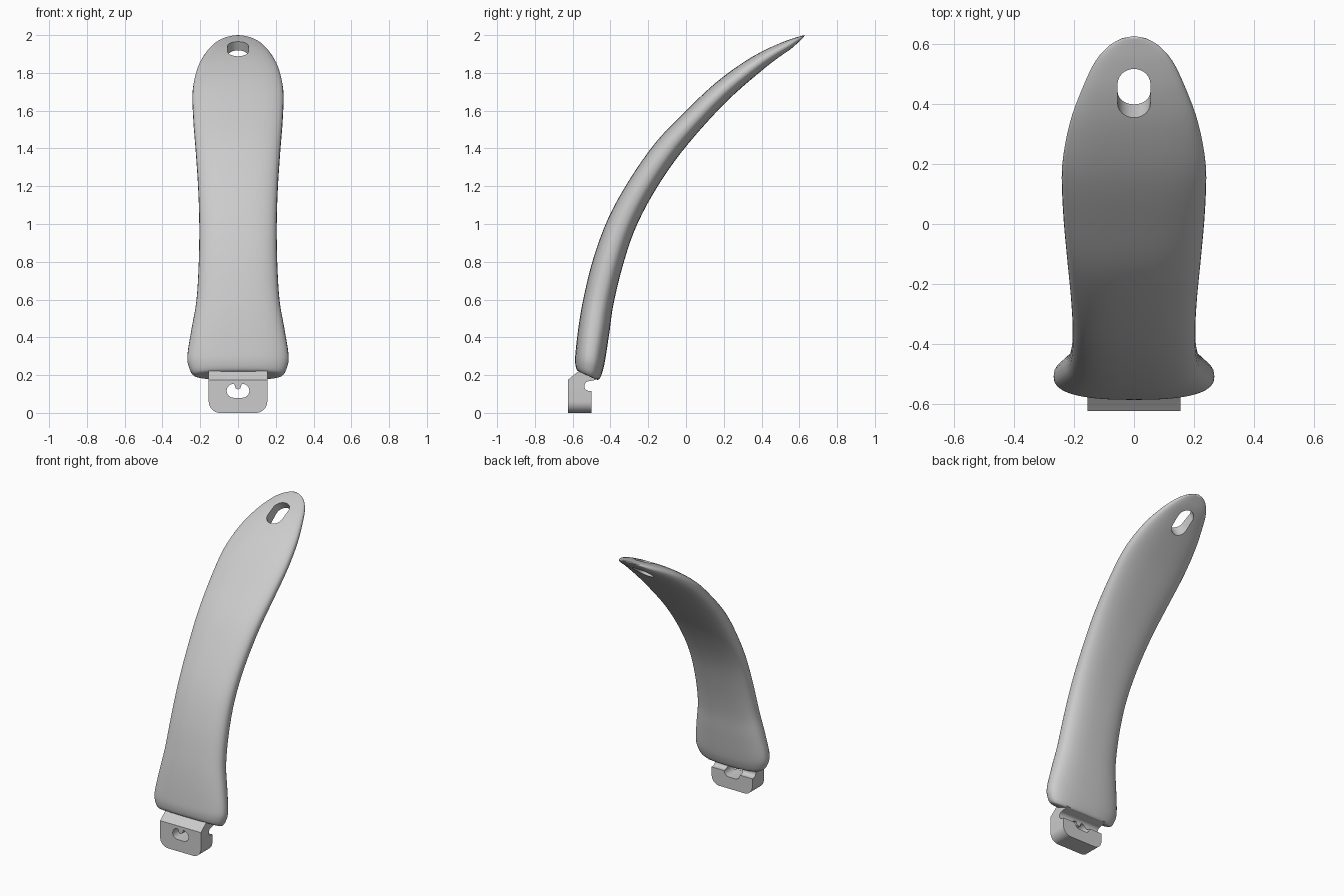
import bpy, bmesh, math
from mathutils import Vector, Matrix

if "Cube" in bpy.data.objects:
    bpy.data.objects.remove(bpy.data.objects["Cube"])

grey = bpy.data.materials.new("light_grey")
grey.diffuse_color = (0.6, 0.6, 0.6, 1)
grey.use_nodes = True
grey.node_tree.nodes["Principled BSDF"].inputs["Base Color"].default_value = grey.diffuse_color


def make_object(name, bm):
    bmesh.ops.recalc_face_normals(bm, faces=bm.faces)
    mesh = bpy.data.meshes.new(name)
    bm.to_mesh(mesh)
    bm.free()
    mesh.materials.append(grey)
    obj = bpy.data.objects.new(name, mesh)
    bpy.context.collection.objects.link(obj)
    return obj


def prism(points, offset):
    """Extrude a closed outline of 3D points along an offset."""
    bm = bmesh.new()
    face = bm.faces.new([bm.verts.new(p) for p in points])
    ext = bmesh.ops.extrude_face_region(bm, geom=[face])
    bmesh.ops.translate(bm, vec=offset,
                        verts=[g for g in ext["geom"] if isinstance(g, bmesh.types.BMVert)])
    return bm


def arc(cx, cy, r, a0, a1, n=12):
    return [(cx + r * math.cos(math.radians(a0 + (a1 - a0) * i / n)),
             cy + r * math.sin(math.radians(a0 + (a1 - a0) * i / n))) for i in range(n + 1)]


def cut(obj, cutter):
    mod = obj.modifiers.new("hole", 'BOOLEAN')
    mod.object = cutter
    mod.operation = 'DIFFERENCE'
    mod.solver = 'EXACT'
    bpy.context.view_layer.objects.active = obj
    bpy.ops.object.modifier_apply(modifier=mod.name)
    cutter.hide_render = True
    bpy.data.objects.remove(cutter)


def smooth(obj, angle):
    bpy.ops.object.select_all(action='DESELECT')
    obj.select_set(True)
    bpy.context.view_layer.objects.active = obj
    bpy.ops.object.shade_smooth_by_angle(angle=math.radians(angle))


# Handle stations: outer y, z, inner y, z, half width
STATIONS = [
    (-.555, .213, -.49, .183, .19),
    (-.578, .228, -.462, .176, .235),
    (-.587, .27, -.443, .215, .26),
    (-.584, .33, -.428, .28, .268),
    (-.567, .47, -.405, .43, .245),
    (-.540, .62, -.385, .57, .22),
    (-.490, .82, -.340, .76, .208),
    (-.412, 1.03, -.275, .96, .205),
    (-.302, 1.23, -.180, 1.15, .211),
    (-.162, 1.43, -.055, 1.34, .224),
    (0.000, 1.60, .085, 1.51, .237),
    (.160, 1.75, .227, 1.66, .24),
    (.310, 1.86, .360, 1.778, .215),
    (.430, 1.928, .465, 1.862, .175),
    (.530, 1.970, .553, 1.925, .13),
    (.590, 1.990, .600, 1.967, .083),
    (.618, 1.998, .622, 1.988, .04),
]


def spline(rows, steps):
    """Catmull-Rom interpolation of all station values."""
    out = []
    for i in range(len(rows) - 1):
        a, b, c, d = (rows[max(i - 1, 0)], rows[i], rows[i + 1], rows[min(i + 2, len(rows) - 1)])
        for s in range(steps):
            t = s / steps
            out.append([.5 * (2 * q + (r - p) * t + (2 * p - 5 * q + 4 * r - u) * t * t
                              + (3 * q - p - 3 * r + u) * t ** 3)
                        for p, q, r, u in zip(a, b, c, d)])
    return out + [list(rows[-1])]


# Curved handle lofted through rounded sections
SIDES = 40
bm = bmesh.new()
rings = []
for oy, oz, iy, iz, w in spline(STATIONS, 4):
    mid = Vector((0, (oy + iy) / 2, (oz + iz) / 2))
    half = Vector((0, (oy - iy) / 2, (oz - iz) / 2))
    ring = []
    for k in range(SIDES):
        t = 2 * math.pi * k / SIDES
        c, s = math.cos(t), math.sin(t)
        x = w * math.copysign(abs(c) ** .78, c)
        d = math.copysign(abs(s) ** .78, s)
        ring.append(bm.verts.new(mid + half * d + Vector((x, 0, 0))))
    rings.append(ring)
for r0, r1 in zip(rings, rings[1:]):
    for k in range(SIDES):
        j = (k + 1) % SIDES
        bm.faces.new((r0[k], r0[j], r1[j], r1[k]))
bm.faces.new(rings[0])
tip = bm.verts.new((0, .628, 2.0))
for k in range(SIDES):
    bm.faces.new((rings[-1][k], rings[-1][(k + 1) % SIDES], tip))
handle = make_object("handle", bm)

# Hanging hole, square to the surface near the tip
slot = arc(0, .035, .055, 0, 180) + arc(0, -.035, .055, 180, 360)
bm = prism([(x, y, -.2) for x, y in slot], (0, 0, .4))
bmesh.ops.transform(bm, verts=bm.verts, matrix=Matrix.Translation((0, .452, 1.9))
                    @ Matrix.Rotation(math.radians(30), 4, 'X'))
cut(handle, make_object("hanging_hole_cutter", bm))
smooth(handle, 40)

# Connector block with a rounded groove across its back
groove = [(-.5, .115)] + arc(-.512, .142, .026, 270, 90, 10) + [(-.49, .172)]
profile = [(-.5, 0)] + groove + [(-.465, .18), (-.47, .215), (-.55, .24), (-.572, .218),
                                 (-.625, .175), (-.625, 0)]
bm = prism([(-.155, y, z) for y, z in profile], (.31, 0, 0))
corners = [e for e in bm.edges
           if all(abs(v.co.z) < 1e-5 for v in e.verts) and abs(e.verts[0].co.x - e.verts[1].co.x) < 1e-5]
bmesh.ops.bevel(bm, geom=corners, offset=.06, segments=8, profile=.5, affect='EDGES')
connector = make_object("connector", bm)

# Oval keyhole with a small nub hanging from its top
oval = (arc(.023, .117, .037, -90, 90) + [(.02, .152), (.012, .13), (0, .124), (-.012, .13), (-.02, .152)]
        + arc(-.023, .117, .037, 90, 270))
bm = prism([(x, -.7, z) for x, z in oval], (0, .3, 0))
cut(connector, make_object("keyhole_cutter", bm))
smooth(connector, 30)
